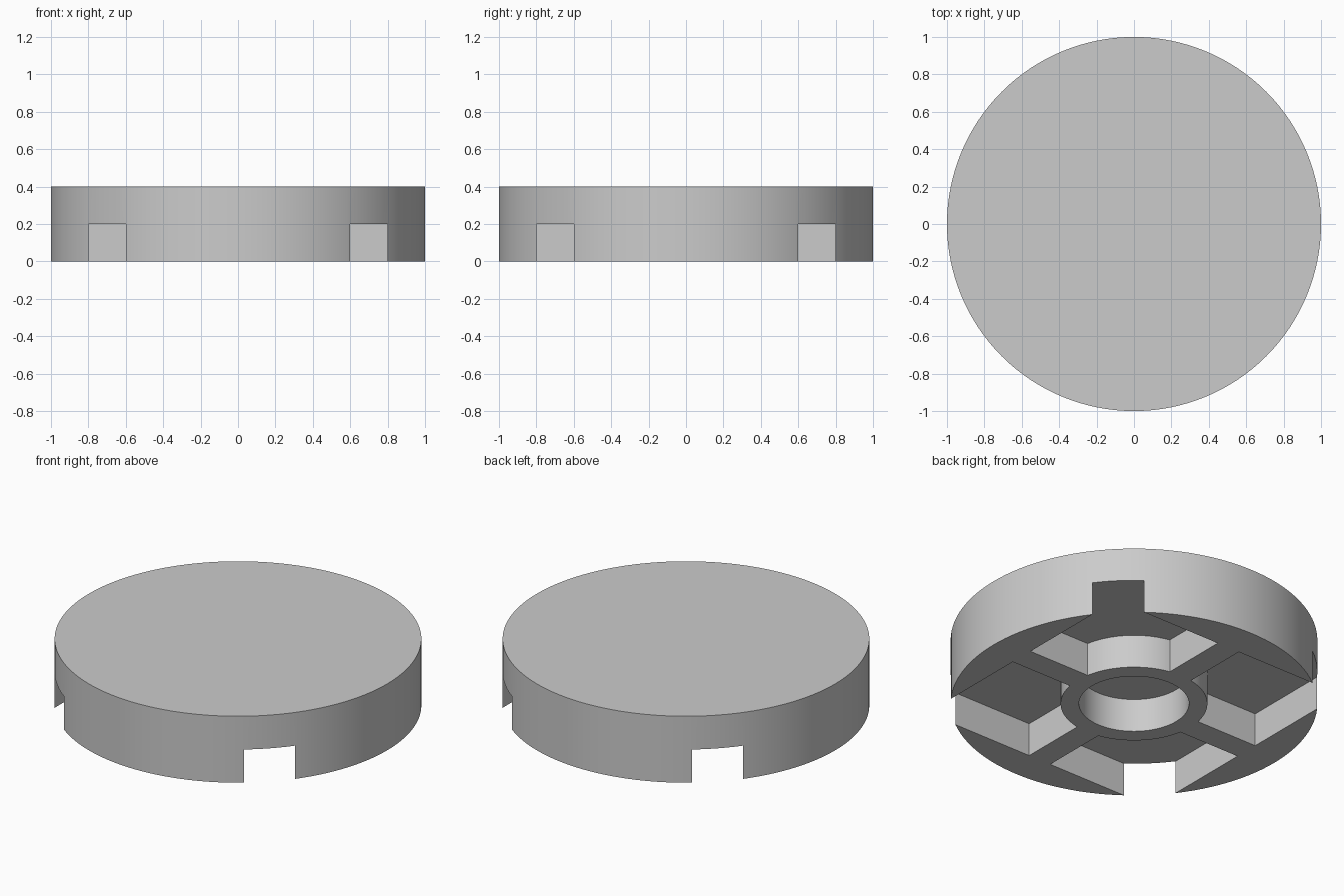
import bpy
import math

RADIUS, HEIGHT, DEPTH = 1.0, 0.4, 0.2
RING_OUT, RING_IN = 0.4, 0.3
RIB, POCKET = 0.075, 0.8     # rib half width, pocket outer edge
BELOW = 0.1                  # how far cutters reach under the base

cube = bpy.data.objects.get("Cube")
if cube:
    bpy.data.objects.remove(cube, do_unlink=True)

grey = bpy.data.materials.new("light_grey")
grey.use_nodes = True
grey.diffuse_color = (0.6, 0.6, 0.6, 1)
grey.node_tree.nodes["Principled BSDF"].inputs["Base Color"].default_value = (0.6, 0.6, 0.6, 1)


def cylinder(name, radius, bottom, top):
    bpy.ops.mesh.primitive_cylinder_add(vertices=128, radius=radius, depth=top - bottom,
                                        location=(0, 0, (bottom + top) / 2))
    obj = bpy.context.object
    obj.name = name
    obj.data.materials.append(grey)
    return obj


def box(name, x, y, size, bottom, top):
    bpy.ops.mesh.primitive_cube_add(size=1, location=(x, y, (bottom + top) / 2))
    obj = bpy.context.object
    obj.name = name
    obj.scale = (size, size, top - bottom)
    bpy.ops.object.transform_apply(location=False, rotation=False, scale=True)
    obj.data.materials.append(grey)
    return obj


def cut(target, cutter):
    mod = target.modifiers.new("cut", 'BOOLEAN')
    mod.operation = 'DIFFERENCE'
    mod.solver = 'EXACT'
    mod.object = cutter
    bpy.context.view_layer.objects.active = target
    bpy.ops.object.modifier_apply(modifier=mod.name)
    bpy.data.objects.remove(cutter, do_unlink=True)


# Solid disc
body = cylinder("disc_cap", RADIUS, 0, HEIGHT)

# Four square pockets that break through the rim and stop at the centre ring
middle = (RIB + POCKET) / 2
for sx in (-1, 1):
    for sy in (-1, 1):
        pocket = box("pocket_cutter", sx * middle, sy * middle, POCKET - RIB, -BELOW, DEPTH)
        cut(pocket, cylinder("ring_keeper", RING_OUT, -2 * BELOW, DEPTH + BELOW))
        cut(body, pocket)

# Blind hole inside the ring
cut(body, cylinder("hole_cutter", RING_IN, -BELOW, DEPTH))

# Smooth round walls, crisp edges
bpy.ops.object.select_all(action='DESELECT')
body.select_set(True)
bpy.context.view_layer.objects.active = body
bpy.ops.object.shade_smooth_by_angle(angle=math.radians(30))
